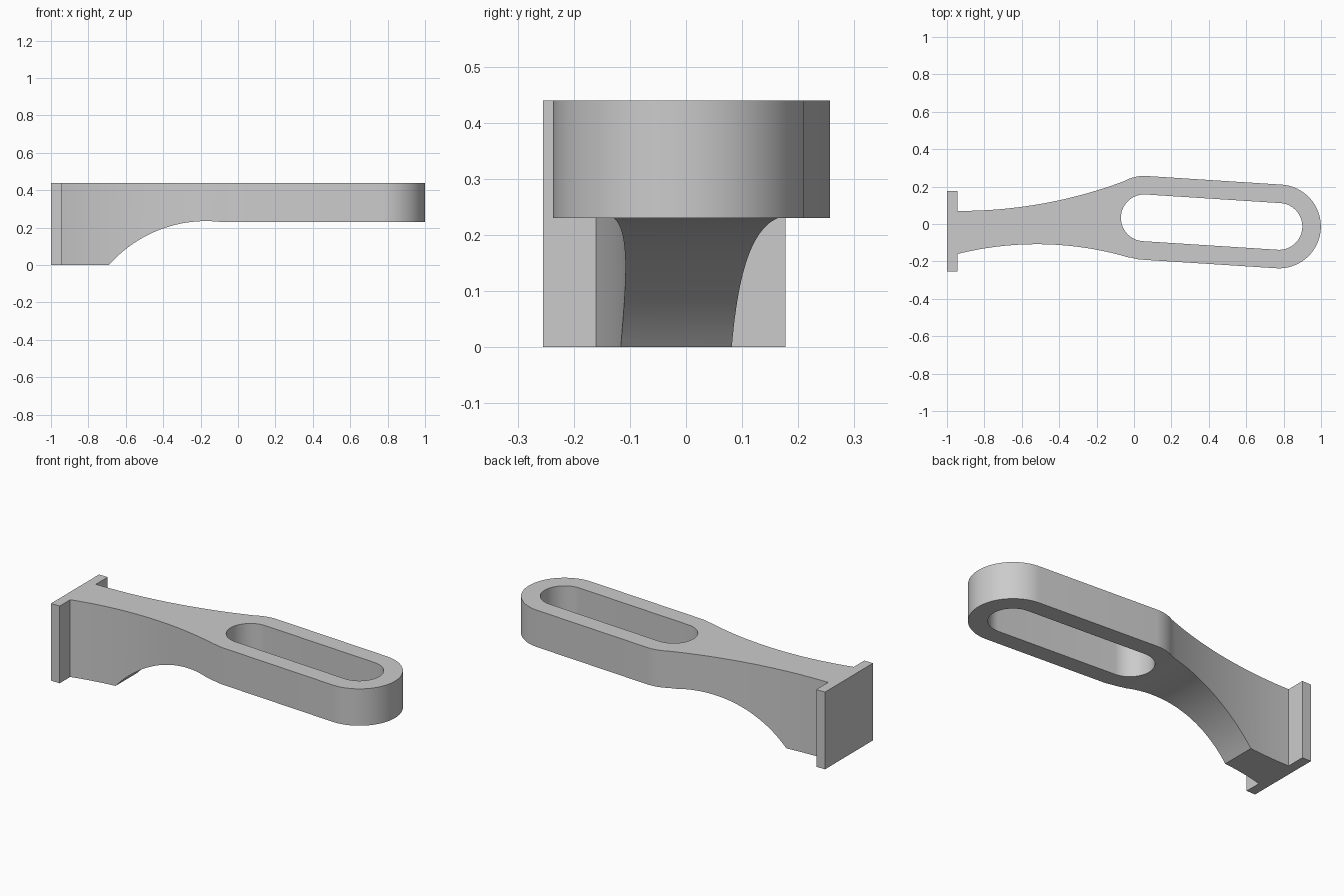
import bpy
import bmesh
from math import atan2, cos, sin, sqrt, pi, radians
from mathutils import Vector

cube = bpy.data.objects.get("Cube")
if cube:
    bpy.data.objects.remove(cube)

TOP, LOOP_BOTTOM = 0.44, 0.23
NEAR, FAR = Vector((0.055, 0.033)), Vector((0.775, -0.013))   # slot centres
OUTER, INNER = 0.224, 0.125
TILT = atan2(FAR.y - NEAR.y, FAR.x - NEAR.x)

grey = bpy.data.materials.new("light grey")
grey.use_nodes = True
colour = (0.6, 0.6, 0.6, 1)
grey.diffuse_color = colour
grey.node_tree.nodes["Principled BSDF"].inputs["Base Color"].default_value = colour


def arc(centre, radius, start, end, steps=32):
    """Points along an arc between two angles."""
    angles = [start + (end - start) * i / steps for i in range(steps + 1)]
    return [(centre[0] + radius * cos(a), centre[1] + radius * sin(a)) for a in angles]


def bow(x0, x1, peak_x, peak_y, radius, side, steps=24):
    """Shallow circular curve over x; side is +1 for a valley, -1 for a crest."""
    xs = [x0 + (x1 - x0) * i / steps for i in range(steps + 1)]
    return [(x, peak_y + side * (radius - sqrt(radius ** 2 - (x - peak_x) ** 2))) for x in xs]


def prism(name, outline, place, depth):
    """Extrude a closed outline, mapped into space by place, along depth."""
    bm = bmesh.new()
    face = bm.faces.new([bm.verts.new(place(a, b)) for a, b in outline])
    result = bmesh.ops.extrude_face_region(bm, geom=[face])
    moved = [v for v in result["geom"] if isinstance(v, bmesh.types.BMVert)]
    bmesh.ops.translate(bm, verts=moved, vec=depth)
    bmesh.ops.recalc_face_normals(bm, faces=bm.faces)
    mesh = bpy.data.meshes.new(name)
    bm.to_mesh(mesh)
    bm.free()
    mesh.materials.append(grey)
    obj = bpy.data.objects.new(name, mesh)
    bpy.context.collection.objects.link(obj)
    return obj


# Plan outline: mounting plate, flared neck and rounded loop
neck_x = -0.945
outline = [(neck_x, -0.255), *bow(neck_x, -0.03, -0.52, -0.108, 1.74, -1)]
outline += arc(NEAR, OUTER, radians(-108), TILT - pi / 2, 8)
outline += arc(FAR, OUTER, TILT - pi / 2, TILT + pi / 2, 48)
outline += arc(NEAR, OUTER, TILT + pi / 2, radians(115), 8)
outline += bow(-0.05, neck_x, -0.93, 0.07, 2.5, 1)
outline += [(neck_x, 0.177), (-1, 0.177), (-1, -0.255)]
bracket = prism("slotted_bracket", outline, lambda x, y: (x, y, 0), (0, 0, TOP))

# Long slot through the loop
slot = arc(FAR, INNER, TILT - pi / 2, TILT + pi / 2)
slot += arc(NEAR, INNER, TILT + pi / 2, TILT + 3 * pi / 2)
slot_cutter = prism("slot_cutter", slot, lambda x, y: (x, y, -0.1), (0, 0, 1))

# Arched underside below the neck and loop
arch = bow(-0.69, -0.087, -0.17, 0.235, 0.693, -1, 32)
arch += [(1.2, LOOP_BOTTOM), (1.2, -0.1), (-0.69, -0.1)]
arch_cutter = prism("arch_cutter", arch, lambda x, z: (x, -0.5, z), (0, 1, 0))

for cutter in (slot_cutter, arch_cutter):
    cut = bracket.modifiers.new(cutter.name, "BOOLEAN")
    cut.operation = "DIFFERENCE"
    cut.solver = "EXACT"
    cut.object = cutter

# Bake the cuts, then smooth the curved walls
bpy.context.view_layer.objects.active = bracket
bracket.select_set(True)
for modifier in list(bracket.modifiers):
    bpy.ops.object.modifier_apply(modifier=modifier.name)
for cutter in (slot_cutter, arch_cutter):
    bpy.data.objects.remove(cutter)
bpy.ops.object.shade_smooth_by_angle(angle=radians(30))
